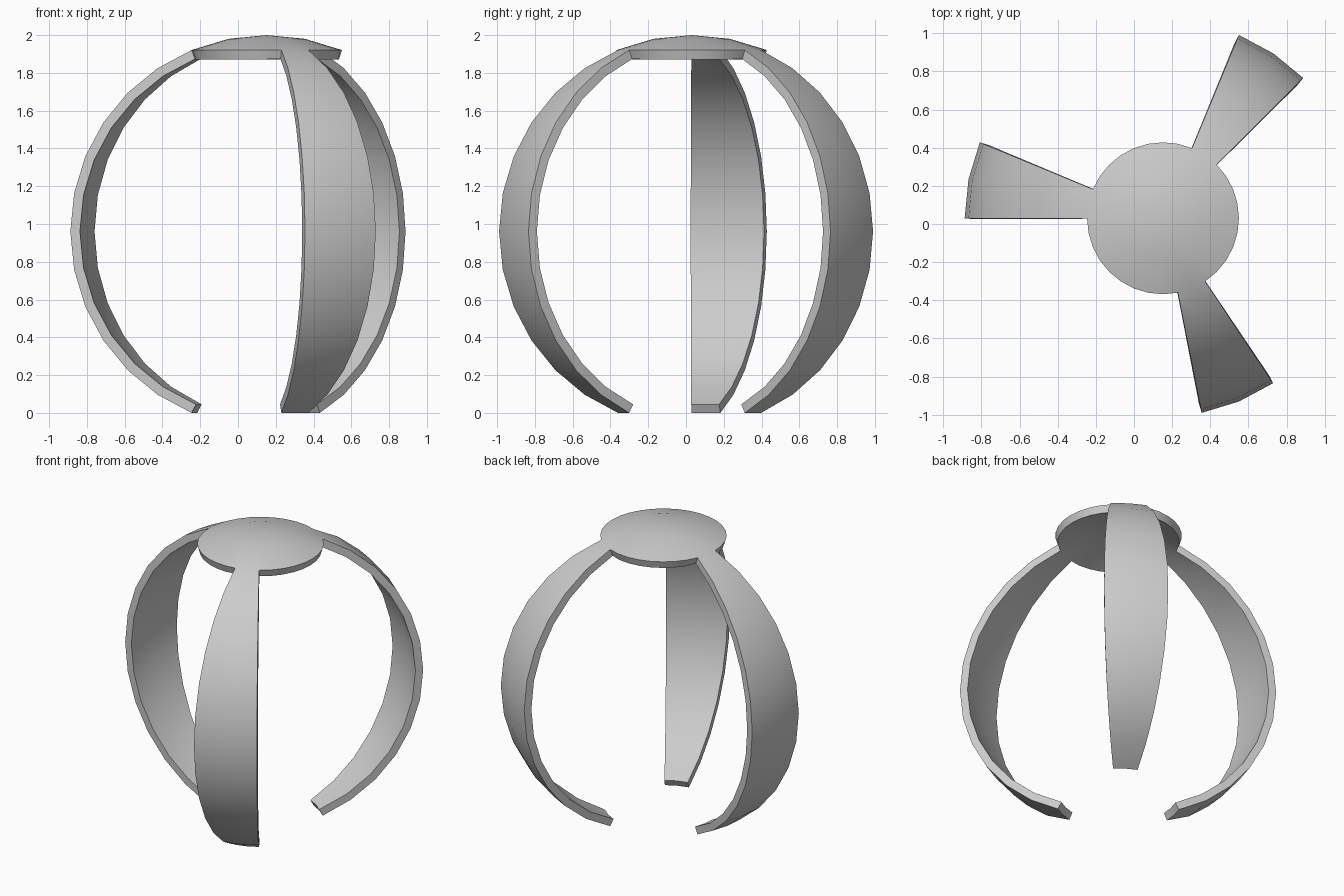
import bpy
import bmesh
from math import atan2, cos, degrees, radians
from mathutils import Vector

cube = bpy.data.objects.get("Cube")
if cube:
    bpy.data.objects.remove(cube, do_unlink=True)

RADIUS = 1.0396
CENTRE = Vector((0.152, 0.03, 0.9605))
ARM_ANGLES = (168.75, 56.25, -67.5)   # compass direction of each arm
ARM_HALF_WIDTH = 11.25
CUT_HEIGHT = RADIUS * cos(radians(22.5))

# Single grey material
grey = bpy.data.materials.new("plain grey")
grey.use_nodes = True
colour = (0.6, 0.6, 0.6, 1)
grey.diffuse_color = colour
grey.node_tree.nodes["Principled BSDF"].inputs["Base Color"].default_value = colour


def in_arm(point):
    """True when a point lies in the slice of one of the arms."""
    angle = degrees(atan2(point.y, point.x))
    return any(abs((angle - a + 180) % 360 - 180) < ARM_HALF_WIDTH for a in ARM_ANGLES)


# Sphere cut down to a round cap with three curved arms
bm = bmesh.new()
bmesh.ops.create_uvsphere(bm, u_segments=32, v_segments=16, radius=RADIUS)
unwanted = []
for face in bm.faces:
    mid = face.calc_center_median()
    in_cap = all(v.co.z > CUT_HEIGHT - 0.001 for v in face.verts)
    below = all(v.co.z < 0.001 - CUT_HEIGHT for v in face.verts)
    if not in_cap and (below or not in_arm(mid)):
        unwanted.append(face)
bmesh.ops.delete(bm, geom=unwanted, context='FACES')
bmesh.ops.translate(bm, verts=bm.verts, vec=CENTRE)
mesh = bpy.data.meshes.new("cap_with_arms")
bm.to_mesh(mesh)
bm.free()
mesh.materials.append(grey)

shell = bpy.data.objects.new("cap_with_arms", mesh)
bpy.context.collection.objects.link(shell)
bpy.ops.object.select_all(action='DESELECT')
shell.select_set(True)
bpy.context.view_layer.objects.active = shell

# Wall thickness, grown inwards
wall = shell.modifiers.new("wall", 'SOLIDIFY')
wall.thickness = 0.051
wall.offset = -1
bpy.ops.object.modifier_apply(modifier=wall.name)
bpy.ops.object.shade_smooth_by_angle(angle=radians(30))
